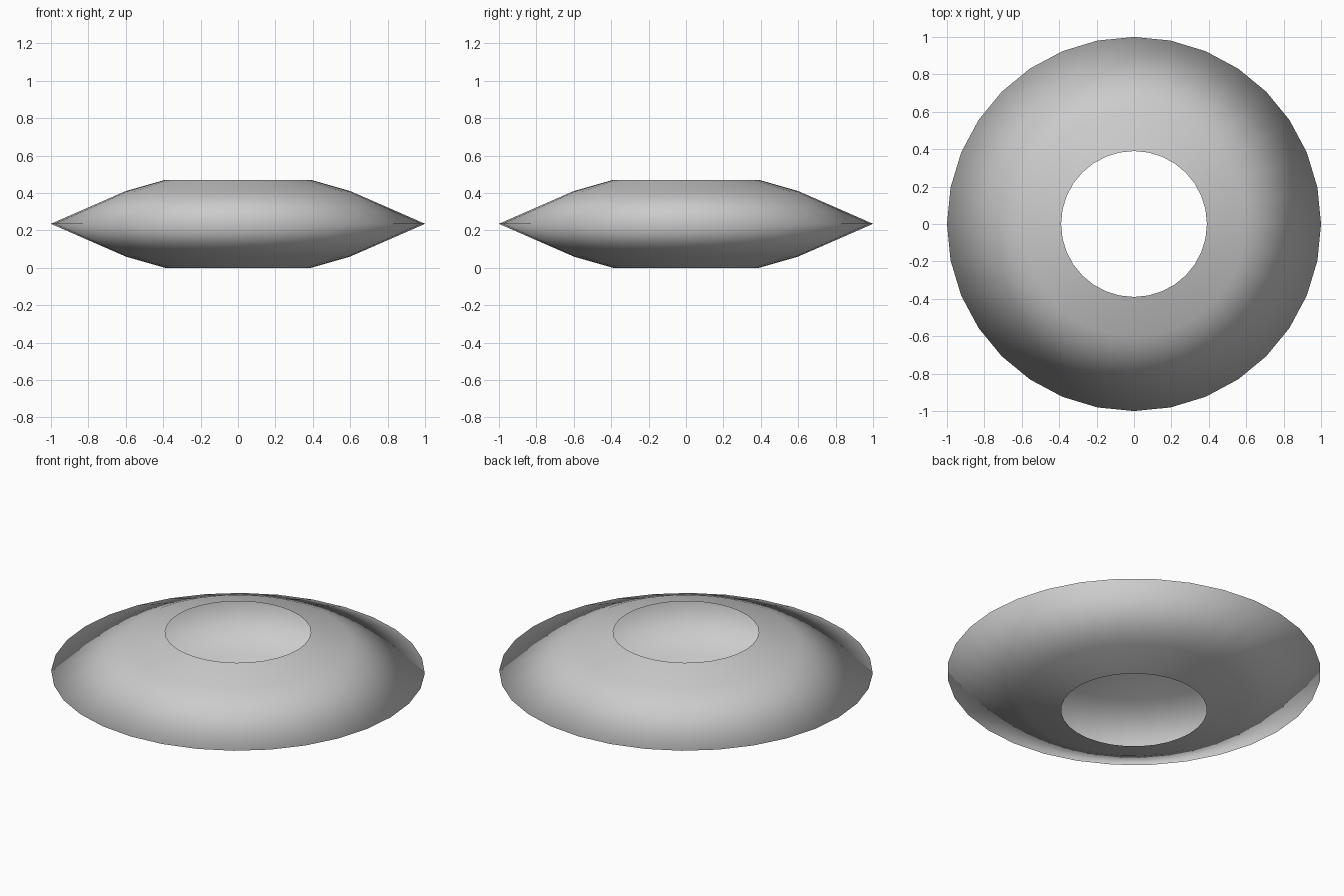
import bpy, bmesh
from math import cos, sin, tau

if "Cube" in bpy.data.objects:
    bpy.data.objects.remove(bpy.data.objects["Cube"])

SEGMENTS = 32
# Radius / height profile of the open, hollow shell
PROFILE = [(0.39, 0.0), (0.60, 0.06), (1.0, 0.235), (0.60, 0.41), (0.39, 0.47)]

bm = bmesh.new()
rings = [[bm.verts.new((r * cos(tau * i / SEGMENTS), r * sin(tau * i / SEGMENTS), z))
          for i in range(SEGMENTS)] for r, z in PROFILE]

# Skin between neighbouring rings; both ends stay open
for low, high in zip(rings, rings[1:]):
    for i in range(SEGMENTS):
        j = (i + 1) % SEGMENTS
        bm.faces.new((low[i], low[j], high[j], high[i])).smooth = True

mesh = bpy.data.meshes.new("disc_shell")
bm.to_mesh(mesh)
bm.free()
bpy.context.collection.objects.link(bpy.data.objects.new("disc_shell", mesh))
